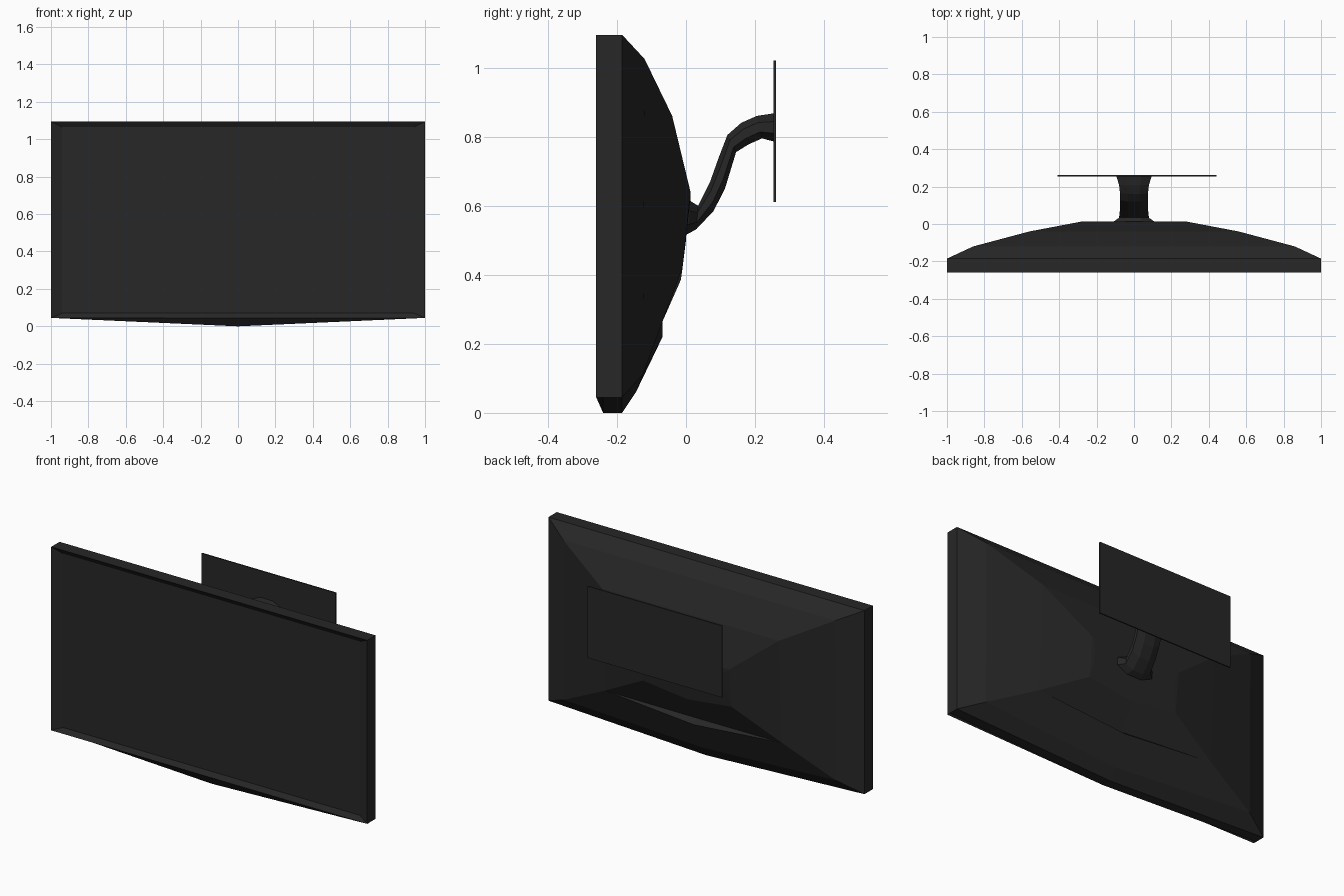
import bpy, bmesh, math

if "Cube" in bpy.data.objects:
    bpy.data.objects.remove(bpy.data.objects["Cube"])

dark = bpy.data.materials.new("dark_plastic")
dark.diffuse_color = (0.02, 0.02, 0.02, 1)
dark.use_nodes = True
dark.node_tree.nodes["Principled BSDF"].inputs["Base Color"].default_value = dark.diffuse_color


def loft(name, rings):
    """Skin a list of equal-length point rings and cap both ends."""
    bm = bmesh.new()
    rows = [[bm.verts.new(p) for p in ring] for ring in rings]
    for a, b in zip(rows, rows[1:]):
        for i in range(len(a)):
            j = (i + 1) % len(a)
            bm.faces.new((a[i], a[j], b[j], b[i]))
    bm.faces.new(rows[0])
    bm.faces.new(rows[-1])
    bmesh.ops.remove_doubles(bm, verts=bm.verts, dist=0.0005)
    bmesh.ops.recalc_face_normals(bm, faces=bm.faces)
    mesh = bpy.data.meshes.new(name)
    bm.to_mesh(mesh)
    bm.free()
    mesh.materials.append(dark)
    obj = bpy.data.objects.new(name, mesh)
    bpy.context.collection.objects.link(obj)
    return obj


def housing_ring(hx, y_top, top, y_end, end, y_mid, mid):
    """Rectangle with a middle point on its top and a V-shaped lower edge."""
    return [(-hx, y_top, top), (0, y_top, top), (hx, y_top, top),
            (hx, y_end, end), (0, y_mid, mid), (-hx, y_end, end)]


# Screen housing: recessed screen, bezel, thick rim, faceted back with a ledge
loft("screen_housing", [housing_ring(*r) for r in (
    (0.94, -0.24, 1.065, -0.24, 0.07, -0.24, 0.07),
    (1.00, -0.26, 1.095, -0.26, 0.045, -0.26, 0.045),
    (1.00, -0.24, 1.095, -0.24, 0.045, -0.24, 0.0),
    (1.00, -0.185, 1.095, -0.185, 0.045, -0.185, 0.0),
    (0.86, -0.12, 1.025, -0.125, 0.11, -0.145, 0.06),
    (0.56, -0.04, 0.86, -0.068, 0.265, -0.068, 0.22),
    (0.56, -0.04, 0.86, -0.068, 0.265, -0.10, 0.245),
    (0.28, 0.013, 0.64, -0.01, 0.42, -0.015, 0.385),
    (0.26, 0.013, 0.62, 0.0, 0.51, 0.0, 0.50),
)])

# Curved mounting arm: upper (y, z), lower (y, z), half width
arm = [
    ((0.000, 0.625), (-0.005, 0.515), 0.12),
    ((0.015, 0.612), (0.005, 0.518), 0.11),
    ((0.035, 0.600), (0.030, 0.532), 0.08),
    ((0.070, 0.670), (0.080, 0.585), 0.075),
    ((0.095, 0.740), (0.113, 0.650), 0.075),
    ((0.120, 0.805), (0.145, 0.755), 0.075),
    ((0.160, 0.840), (0.180, 0.777), 0.075),
    ((0.205, 0.860), (0.220, 0.795), 0.08),
    ((0.258, 0.868), (0.258, 0.785), 0.095),
]
rings = []
for (yu, zu), (yl, zl), w in arm:
    ring = []
    for i in range(8):
        a = math.radians(22.5 + 45 * i)
        t = 0.5 + 0.5 * math.sin(a) / math.cos(math.pi / 8)
        ring.append((w * math.cos(a) / math.cos(math.pi / 8),
                     yl + (yu - yl) * t, zl + (zu - zl) * t))
    rings.append(ring)
loft("mounting_arm", rings)

# Thin wall plate
loft("wall_plate", [[(-0.41, y, 0.61), (0.44, y, 0.61),
                     (0.44, y, 1.02), (-0.41, y, 1.02)] for y in (0.254, 0.261)])
